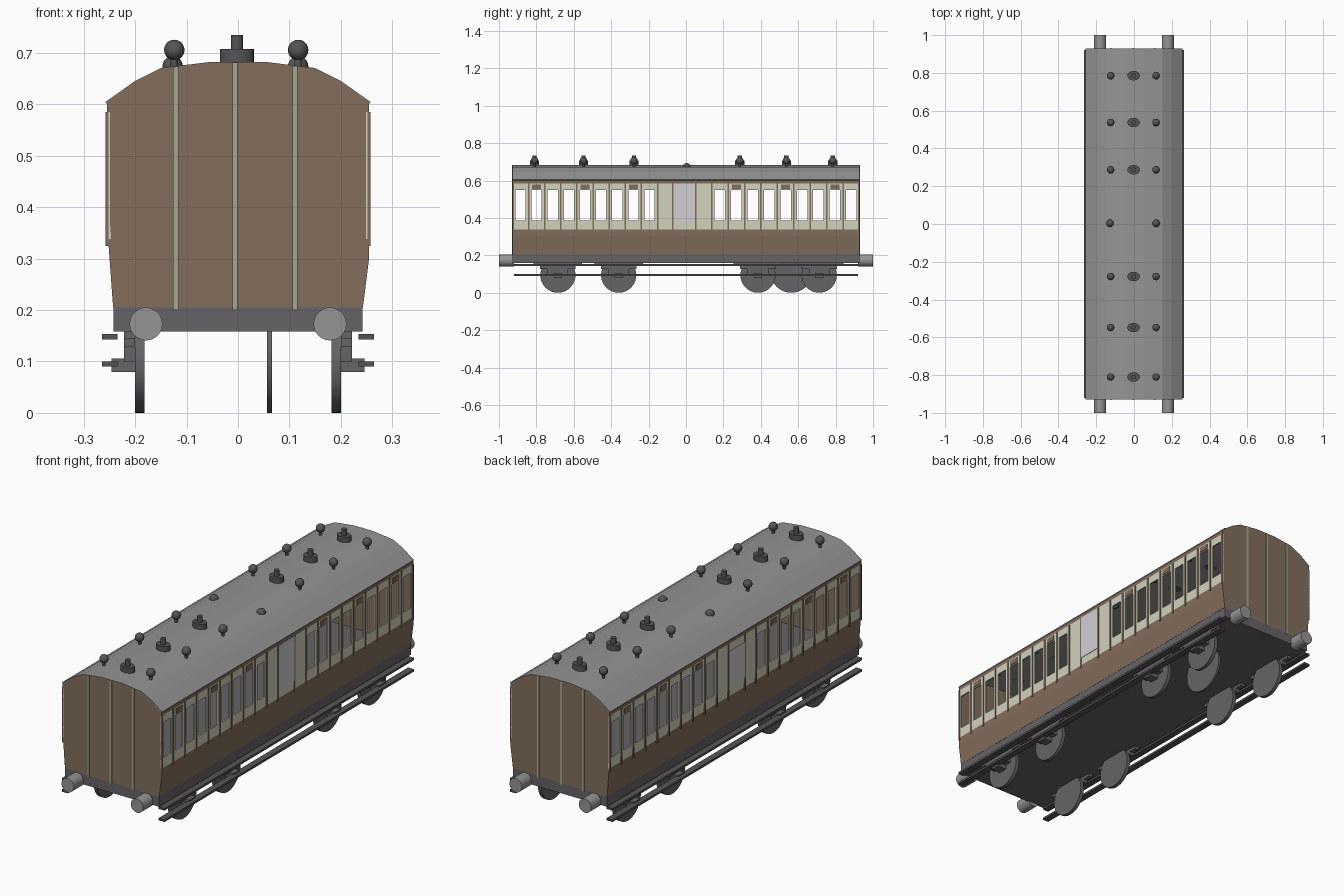
import bpy, bmesh, math
from mathutils import Matrix

if "Cube" in bpy.data.objects:
    bpy.data.objects.remove(bpy.data.objects["Cube"])


def material(name, r, g, b):
    m = bpy.data.materials.new(name)
    m.diffuse_color = [(c / 255) ** 2.2 for c in (r, g, b)] + [1]
    m.use_nodes = True
    m.node_tree.nodes["Principled BSDF"].inputs["Base Color"].default_value = m.diffuse_color
    return m


BROWN = material("brown paint", 130, 110, 93)
CREAM = material("cream paint", 209, 209, 188)
ROOF = material("roof grey", 147, 147, 147)
FRAME = material("underframe grey", 103, 99, 103)
FITTING = material("dark fitting grey", 86, 86, 86)
STRIPE = material("pale green stripe", 160, 166, 145)
FROST = material("frosted glass", 207, 207, 212)


def finish(name, bm, *mats, smooth=False):
    me = bpy.data.meshes.new(name)
    bm.to_mesh(me)
    bm.free()
    ob = bpy.data.objects.new(name, me)
    bpy.context.collection.objects.link(ob)
    for m in mats:
        me.materials.append(m)
    if smooth:
        bpy.ops.object.select_all(action='DESELECT')
        ob.select_set(True)
        bpy.context.view_layer.objects.active = ob
        bpy.ops.object.shade_smooth_by_angle(angle=math.radians(40))
    return ob


def box(name, x0, x1, y0, y1, z0, z1, mat):
    bm = bmesh.new()
    mtx = Matrix.Translation(((x0 + x1) / 2, (y0 + y1) / 2, (z0 + z1) / 2)) @ Matrix.Diagonal(
        (abs(x1 - x0), abs(y1 - y0), abs(z1 - z0), 1))
    bmesh.ops.create_cube(bm, size=1, matrix=mtx)
    return finish(name, bm, mat)


def cylinder(name, centre, r, depth, axis, mat, seg=32, scale=(1, 1, 1, 1)):
    bm = bmesh.new()
    rot = {'x': Matrix.Rotation(math.pi / 2, 4, 'Y'),
           'y': Matrix.Rotation(math.pi / 2, 4, 'X'), 'z': Matrix.Identity(4)}[axis]
    bmesh.ops.create_cone(bm, cap_ends=True, segments=seg, radius1=r, radius2=r, depth=depth,
                          matrix=Matrix.Translation(centre) @ Matrix.Diagonal(scale) @ rot)
    return finish(name, bm, mat, smooth=True)


def ball(name, centre, r, mat):
    bm = bmesh.new()
    bmesh.ops.create_uvsphere(bm, u_segments=16, v_segments=10, radius=r,
                              matrix=Matrix.Translation(centre))
    return finish(name, bm, mat, smooth=True)


def prism(name, pts, y0, y1, mat):
    # closed x-z outline extruded along y
    bm = bmesh.new()
    f = bm.faces.new([bm.verts.new((x, y0, z)) for x, z in pts])
    ext = bmesh.ops.extrude_face_region(bm, geom=[f])
    vs = [v for v in ext["geom"] if isinstance(v, bmesh.types.BMVert)]
    bmesh.ops.translate(bm, verts=vs, vec=(0, y1 - y0, 0))
    bmesh.ops.recalc_face_normals(bm, faces=bm.faces)
    return finish(name, bm, mat)


END = 0.928
KINK = {1: 0.30, -1: 0.37}      # height where each side becomes vertical
ARC = [(0.255, 0.605), (0.2, 0.645), (0.15, 0.67), (0.053, 0.682)]


def side_x(s, z):
    return s * (0.243 + 0.012 * min(1, (z - 0.205) / (KINK[s] - 0.205)))


def roof_z(x):
    x = abs(x)
    for (xa, za), (xb, zb) in zip(ARC, ARC[1:]):
        if xb <= x <= xa:
            return zb + (za - zb) * (x - xb) / (xa - xb)
    return ARC[-1][1]


# Bays of three windows per compartment, either side of the central washroom
LEFT_EDGE, RIGHT_EDGE = -0.152, 0.137
bays = []
for a, b in ((-END, LEFT_EDGE), (RIGHT_EDGE, END)):
    p = (b - a) / 9
    bays += [(a + i * p, a + (i + 1) * p, i % 3 == 1) for i in range(9)]
windows = [(a + 0.016, b - 0.016) for a, b, _ in bays]
W0, W1, WAIST, CANT = 0.385, 0.55, 0.338, 0.585

# Side walls with open windows, coloured by height
ys = sorted({-END, END} | {y for w in windows for y in w})
for s, label in ((1, "right"), (-1, "left")):
    zs = sorted({0.205, KINK[s], WAIST, W0, W1, CANT, 0.607})
    bm = bmesh.new()
    grid = [[bm.verts.new((side_x(s, z), y, z)) for z in zs] for y in ys]
    for i in range(len(ys) - 1):
        for j in range(len(zs) - 1):
            ym, zm = (ys[i] + ys[i + 1]) / 2, (zs[j] + zs[j + 1]) / 2
            if W0 < zm < W1 and any(a < ym < b for a, b in windows):
                continue
            q = [grid[i][j], grid[i + 1][j], grid[i + 1][j + 1], grid[i][j + 1]]
            f = bm.faces.new(q if s > 0 else q[::-1])
            f.material_index = 1 if WAIST < zm < CANT else 0
    wall = finish(label + "_side_wall", bm, BROWN, CREAM)
    sol = wall.modifiers.new("thickness", 'SOLIDIFY')
    sol.thickness, sol.offset = 0.006, -1

    # Brown mouldings between bays
    x = s * 0.255
    for y in sorted({round(e, 4) for a, b, _ in bays for e in (a, b)} | {-0.07, 0.052}):
        y = max(-END + 0.004, min(END - 0.004, y))
        box(label + "_moulding", x - s * 0.003, x + s * 0.003, y - 0.004, y + 0.004,
            0.325, CANT, BROWN)
    # Door ventilators
    for a, b, door in bays:
        if door:
            m = (a + b) / 2
            box(label + "_door_vent", x, x + s * 0.003, m - 0.024, m + 0.024, 0.555, 0.579, BROWN)
    # Frosted washroom window
    z0, z1 = (0.375, CANT) if s > 0 else (0.385, 0.55)
    box(label + "_washroom_glass", x, x + s * 0.002, -0.066, 0.048, z0, z1, FROST)

# End walls with vertical stripes
outline = [(side_x(-1, 0.205), 0.205), (-0.255, KINK[-1])] + [(-x, z) for x, z in ARC] \
    + ARC[::-1] + [(0.255, KINK[1]), (side_x(1, 0.205), 0.205)]
for s, label in ((-1, "front"), (1, "back")):
    prism(label + "_end_wall", outline, s * (END - 0.006), s * END, BROWN)
    for x in (-0.121, -0.006, 0.111):
        a, b = x - 0.005, x + 0.005
        prism(label + "_end_stripe", [(a, 0.2), (b, 0.2), (b, roof_z(b)), (a, roof_z(a))],
              s * END, s * (END + 0.003), STRIPE)

# Roof: thin faceted shell
top = [(-x, z) for x, z in ARC] + ARC[::-1]
top[0], top[-1] = (-0.258, 0.604), (0.258, 0.604)
prism("roof", [(x, z + 0.001) for x, z in top] + [(x * 0.98, z - 0.006) for x, z in top[::-1]],
      -END, END, ROOF)

# Roof pots, lamp tops and central domes
for y in (-0.81, -0.548, -0.278, 0.287, 0.537, 0.785):
    cylinder("roof_pot_base", (-0.002, y, 0.692), 0.033, 0.032, 'z', FITTING, 24, (1, 0.75, 1, 1))
    cylinder("roof_pot_cap", (-0.002, y, 0.72), 0.012, 0.03, 'z', FITTING, 16)
    for x in (-0.124, 0.117):
        cylinder("roof_lamp_stalk", (x, y, 0.68), 0.007, 0.03, 'z', FITTING, 12)
        ball("roof_lamp_top", (x, y, 0.706), 0.02, FITTING)
for x in (-0.127, 0.117):
    ball("roof_dome", (x, 0.004, 0.674), 0.02, FITTING)

# Underframe, also the floor
box("underframe", -0.242, 0.242, -END, END, 0.158, 0.207, FRAME)

for s in (-1, 1):
    # Buffers
    for e in (-1, 1):
        cylinder("buffer", (s * 0.179, e * 0.96, 0.173), 0.032, 0.08, 'y', ROOF)
    # Footboards
    for z in (0.148, 0.095):
        box("footboard", s * 0.234, s * 0.265, -0.92, 0.92, z - 0.005, z + 0.005, FITTING)
    # Wheels, stepped springs and axle boxes
    for y in (-0.685, -0.36, 0.385, 0.712):
        cylinder("wheel", (s * 0.191, y, 0.094), 0.094, 0.018, 'x', FRAME, 40)
        for half, z0, z1 in ((0.13, 0.145, 0.16), (0.095, 0.128, 0.145), (0.055, 0.1, 0.128)):
            box("spring_step", s * 0.2, s * 0.222, y - half, y + half, z0, z1, FRAME)
        box("axle_box", s * 0.2, s * 0.246, y - 0.022, y + 0.022, 0.08, 0.106, FRAME)

# Inner disc beneath the floor
cylinder("underfloor_disc", (0.061, 0.563, 0.112), 0.112, 0.01, 'x', FRAME, 40)
